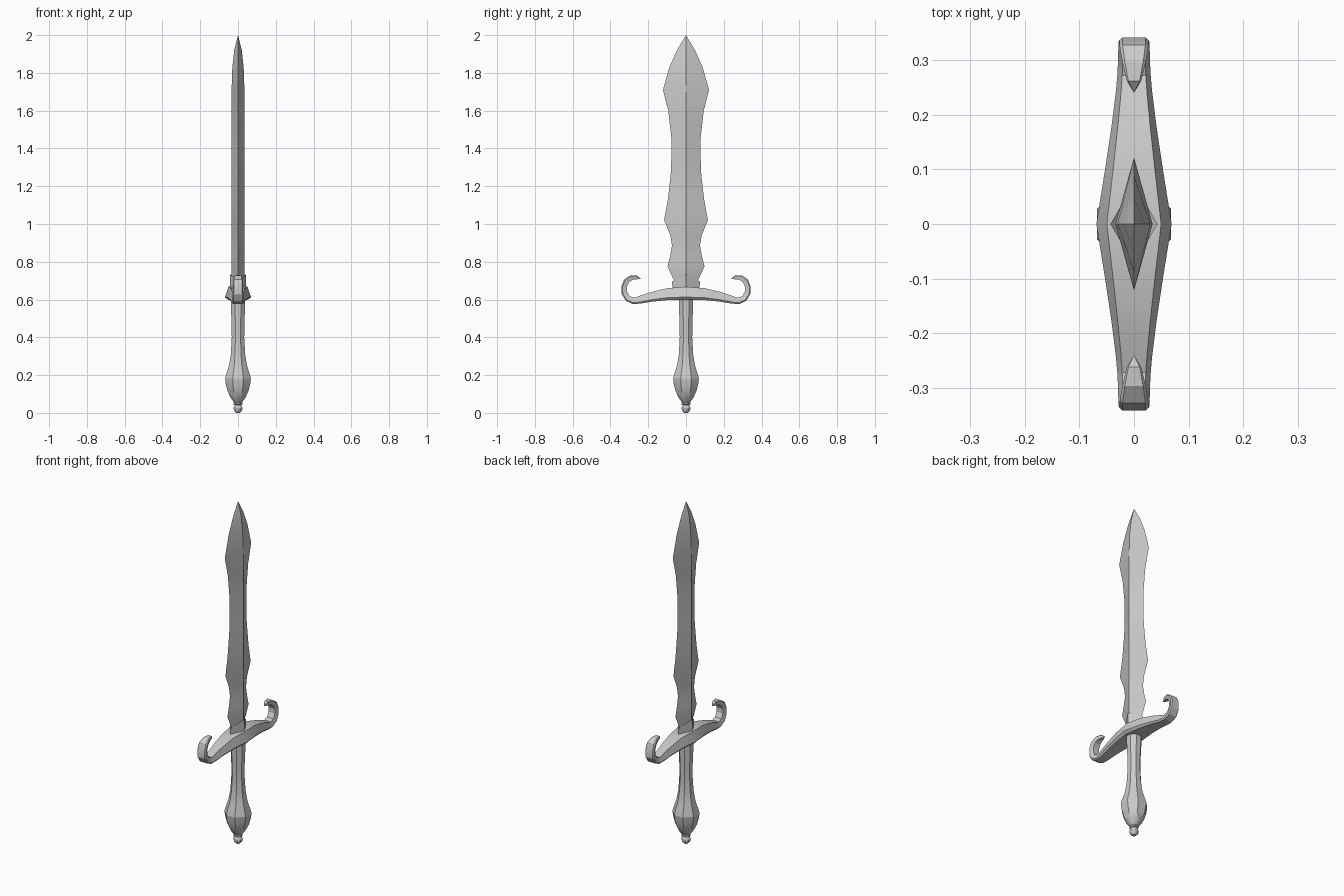
import bpy, math

if "Cube" in bpy.data.objects:
    bpy.data.objects.remove(bpy.data.objects["Cube"])


def loft(name, rings, cap=True, smooth=25):
    """Skin a list of equally sized closed vertex rings."""
    n = len(rings[0])
    verts = [v for r in rings for v in r]
    faces = []
    for i in range(len(rings) - 1):
        a, b = i * n, (i + 1) * n
        for j in range(n):
            k = (j + 1) % n
            faces.append((a + j, a + k, b + k, b + j))
    if cap:
        faces.append(tuple(reversed(range(n))))
        faces.append(tuple(range(len(verts) - n, len(verts))))
    me = bpy.data.meshes.new(name)
    me.from_pydata(verts, [], faces)
    ob = bpy.data.objects.new(name, me)
    bpy.context.collection.objects.link(ob)
    bpy.context.view_layer.objects.active = ob
    ob.select_set(True)
    bpy.ops.object.mode_set(mode='EDIT')
    bpy.ops.mesh.select_all(action='SELECT')
    bpy.ops.mesh.remove_doubles(threshold=0.0002)
    bpy.ops.mesh.normals_make_consistent(inside=False)
    bpy.ops.object.mode_set(mode='OBJECT')
    bpy.ops.object.shade_smooth_by_angle(angle=math.radians(smooth))
    ob.select_set(False)
    return ob


def turned(name, profile, sides=8):
    """Faceted turned part; profile holds (flat-to-axis radius, z)."""
    rings = []
    for r, z in profile:
        c = r / math.cos(math.pi / sides)
        rings.append([(c * math.cos((j + .5) * math.tau / sides),
                       c * math.sin((j + .5) * math.tau / sides), z)
                      for j in range(sides)])
    return loft(name, rings, smooth=40)


# Blade: diamond section, (z, half width, half thickness)
blade = [(0.62, .060, .034), (0.70, .062, .034), (0.715, .070, .034),
         (0.775, .098, .034), (0.83, .084, .034), (0.885, .074, .034),
         (0.94, .083, .034), (1.02, .116, .034), (1.13, .096, .034),
         (1.26, .081, .034), (1.36, .077, .034), (1.46, .078, .034),
         (1.60, .094, .034), (1.71, .122, .034), (1.83, .088, .030),
         (1.92, .048, .020), (2.0, .0, .0)]
loft("blade", [[(t, 0, z), (0, w, z), (-t, 0, z), (0, -w, z)]
               for z, w, t in blade])

# Collar at the blade root, rising to a point on each flat
loft("blade_collar", [[(t, 0, zc), (0, w, ze), (-t, 0, zc), (0, -w, ze)]
                      for t, w, zc, ze in [(.040, .066, .62, .62),
                                           (.043, .075, .735, .695),
                                           (.030, .060, .725, .685)]])

# Crossguard: inner point (y, z), outer point (y, z), half width
half = [(0, .668, 0, .600, .069), (.10, .660, .10, .597, .053),
        (.18, .641, .18, .589, .041), (.24, .621, .245, .578, .033),
        (.272, .610, .283, .577, .030), (.298, .618, .318, .593, .029),
        (.312, .643, .340, .627, .028), (.312, .670, .342, .670, .027),
        (.300, .693, .328, .706, .026), (.280, .706, .297, .727, .021),
        (.262, .707, .262, .729, .013), (.240, .709, .240, .711, .0)]


def guard_ring(iy, iz, oy, oz, w, side):
    def at(t, x):
        return (x, side * (iy + (oy - iy) * t), iz + (oz - iz) * t)
    return [at(0, w * .72), at(.8, w), at(1, w * .8),
            at(1, -w * .8), at(.8, -w), at(0, -w * .72)]


loft("crossguard", [guard_ring(*s, -1) for s in reversed(half[1:])]
     + [guard_ring(*s, 1) for s in half], smooth=25)

# Grip flaring into the pommel
turned("grip", [(.038, .63), (.038, .57), (.034, .48), (.033, .40),
                (.038, .31), (.048, .25), (.064, .20), (.068, .182)])
turned("pommel", [(.068, .182), (.064, .15), (.055, .115), (.038, .078),
                  (.023, .058), (.017, .05)])

# Pommel button: ring and small ball
turned("pommel_button", [(.016, .062), (.023, .054), (.023, .046), (.017, .042),
                         (.022, .034), (.024, .024), (.020, .010), (.010, .0)])
